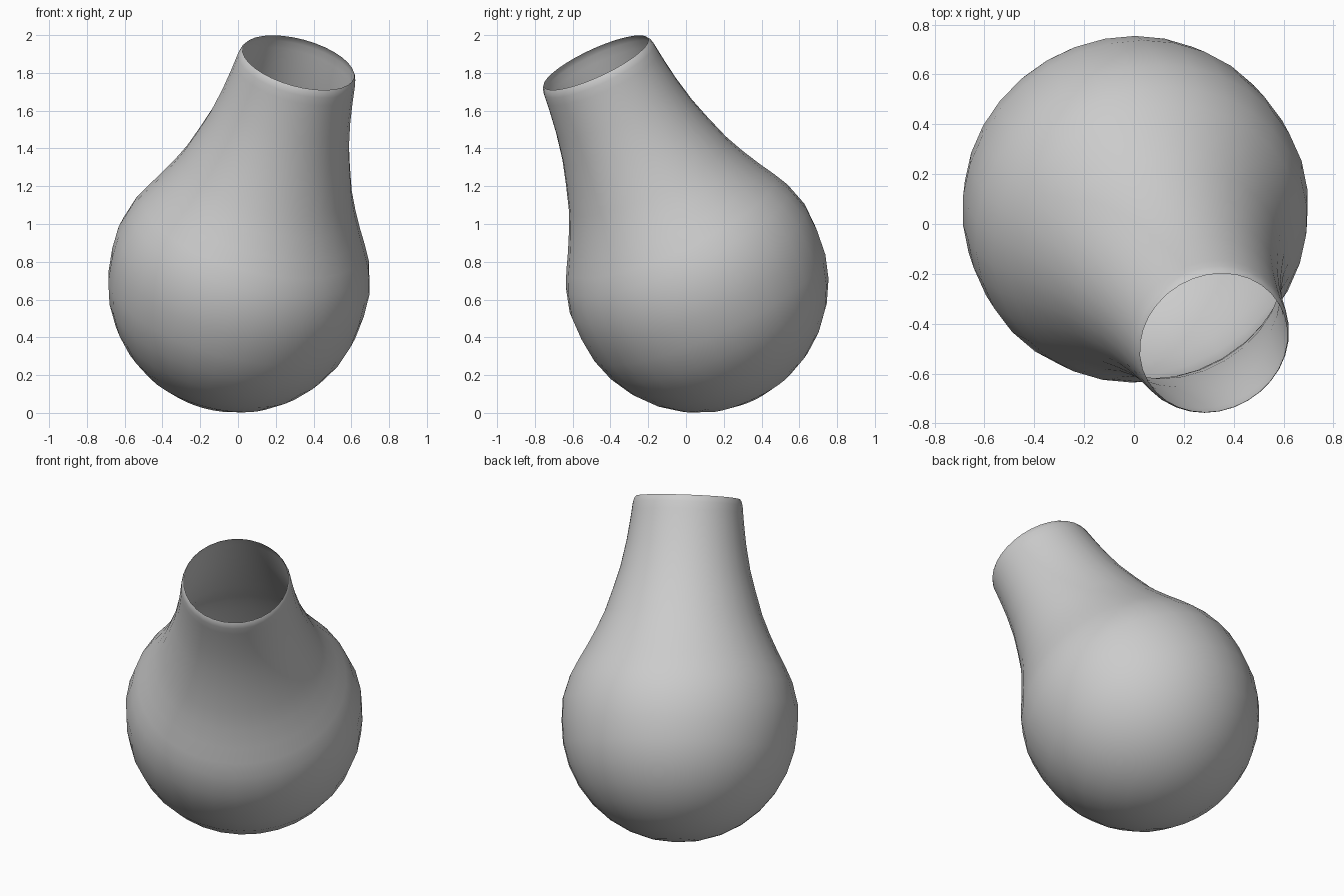
import bpy, bmesh, math
from mathutils import Vector, Matrix

cube = bpy.data.objects.get("Cube")
if cube:
    bpy.data.objects.remove(cube, do_unlink=True)

SEGMENTS = 32
RADIUS = 0.69
CENTRE = Vector((0, 0.065, RADIUS))
RIM = Vector((0.32, -0.477, 1.855))

# Profile along the tilted axis: round bottom, then shoulder, neck and lip
profile = []
for i in range(9):
    a = math.radians(-90 + 90 * i / 8)
    profile.append((RADIUS * math.cos(a), RADIUS * math.sin(a)))
profile += [(0.688, 0.13), (0.65, 0.265), (0.608, 0.35), (0.561, 0.435),
            (0.508, 0.54), (0.46, 0.65), (0.415, 0.79), (0.38, 0.91),
            (0.35, 1.06), (0.333, 1.18), (0.326, 1.24), (0.321, 1.285),
            (0.314, 1.31), (0.305, 1.323)]

# Clay material
clay = bpy.data.materials.new("grey clay")
clay.use_nodes = True
colour = (0.6, 0.6, 0.6, 1)
clay.diffuse_color = colour
clay.node_tree.nodes["Principled BSDF"].inputs["Base Color"].default_value = colour

# Open vase spun from the profile
bm = bmesh.new()
verts = [bm.verts.new((r, 0, h)) for r, h in profile]
edges = [bm.edges.new(pair) for pair in zip(verts, verts[1:])]
bmesh.ops.spin(bm, geom=verts + edges, cent=(0, 0, 0), axis=(0, 0, 1),
               angle=math.tau, steps=SEGMENTS, use_merge=True)
bmesh.ops.remove_doubles(bm, verts=bm.verts, dist=0.0005)
bmesh.ops.recalc_face_normals(bm, faces=bm.faces)
lowest = min(bm.faces, key=lambda f: f.calc_center_median().z)
if lowest.normal.z > 0:
    bmesh.ops.reverse_faces(bm, faces=bm.faces)

# Lean the vase towards its front left
lean = (RIM - CENTRE).to_track_quat('Z', 'Y').to_matrix().to_4x4()
bmesh.ops.transform(bm, matrix=Matrix.Translation(CENTRE) @ lean, verts=bm.verts)
for face in bm.faces:
    face.smooth = True

mesh = bpy.data.meshes.new("vase")
bm.to_mesh(mesh)
bm.free()
mesh.materials.append(clay)
vase = bpy.data.objects.new("vase", mesh)
bpy.context.collection.objects.link(vase)
